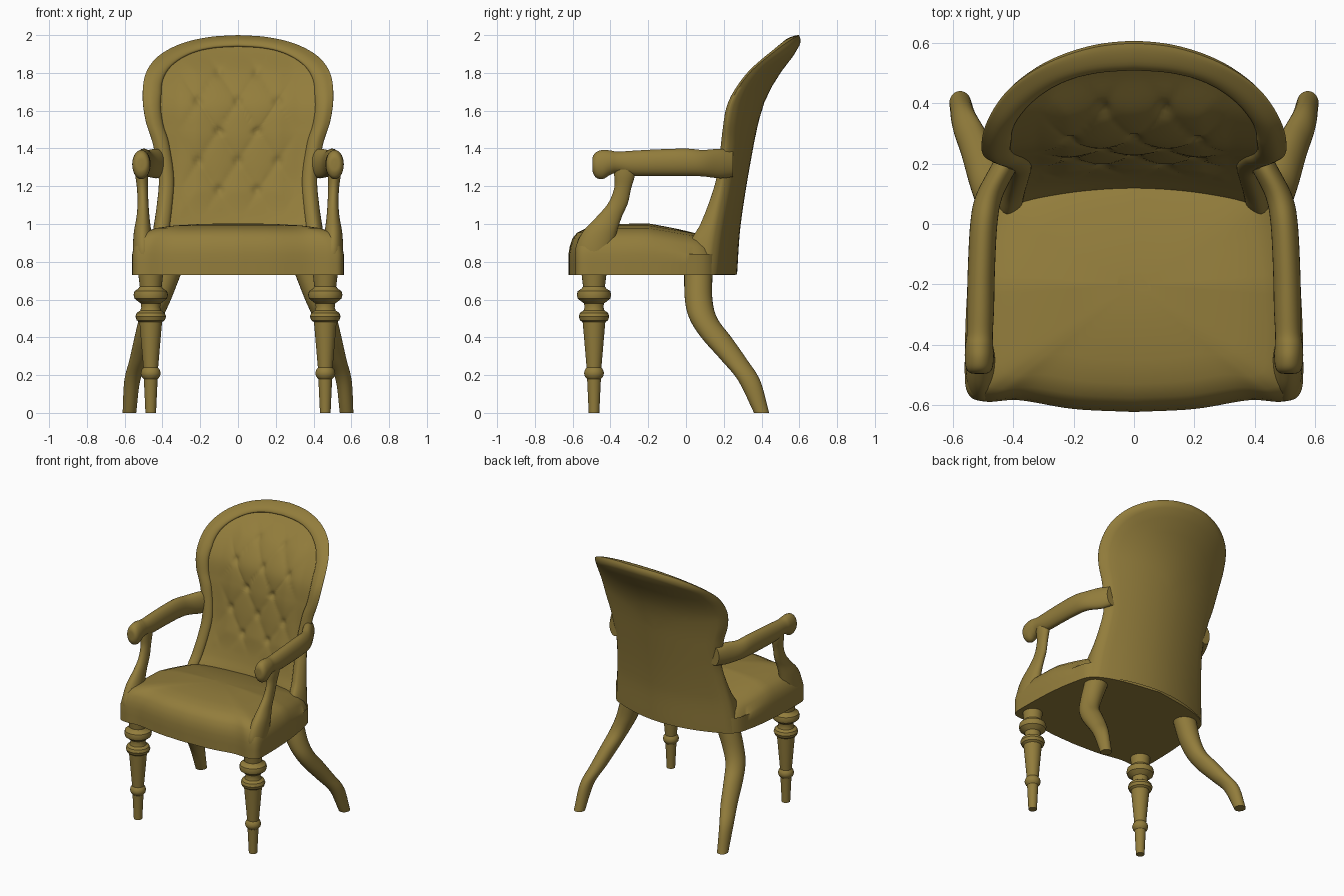
import bpy, bmesh, math

if "Cube" in bpy.data.objects:
    bpy.data.objects.remove(bpy.data.objects["Cube"])

mat = bpy.data.materials.new("olive")
mat.diffuse_color = (0.29, 0.205, 0.045, 1)
mat.use_nodes = True
mat.node_tree.nodes["Principled BSDF"].inputs["Base Color"].default_value = mat.diffuse_color


def spline(rows, key):
    """Smooth lookup: rows are (key, values...), returns the values at key."""
    key = min(max(key, rows[0][0]), rows[-1][0])
    i = 0
    while i < len(rows) - 2 and key > rows[i + 1][0]:
        i += 1

    def slope(j, c):
        a, b = rows[max(j - 1, 0)], rows[min(j + 1, len(rows) - 1)]
        return (b[c] - a[c]) / (b[0] - a[0])
    p, q = rows[i], rows[i + 1]
    h = q[0] - p[0]
    t = (key - p[0]) / h
    return [(2*t**3 - 3*t*t + 1) * p[c] + (t**3 - 2*t*t + t) * h * slope(i, c)
            + (3*t*t - 2*t**3) * q[c] + (t**3 - t*t) * h * slope(i + 1, c)
            for c in range(1, len(p))]


def resample(points, n):
    rows = [(i, *p) for i, p in enumerate(points)]
    return [spline(rows, (len(points) - 1) * k / n) for k in range(n + 1)]


def skin(name, rings, closed=True, caps=True, mirror=True, angle=45):
    """Join rings of points into a surface, optionally mirrored in x."""
    bm = bmesh.new()
    vs = [[bm.verts.new(p) for p in r] for r in rings]
    n = len(rings[0])
    for a, b in zip(vs, vs[1:]):
        for i in range(n if closed else n - 1):
            j = (i + 1) % n
            bm.faces.new((a[i], a[j], b[j], b[i]))
    if caps:
        bm.faces.new(vs[0])
        bm.faces.new(vs[-1])
    bmesh.ops.remove_doubles(bm, verts=bm.verts[:], dist=1e-5)
    bmesh.ops.recalc_face_normals(bm, faces=bm.faces[:])
    me = bpy.data.meshes.new(name)
    bm.to_mesh(me)
    bm.free()
    ob = bpy.data.objects.new(name, me)
    bpy.context.collection.objects.link(ob)
    me.materials.append(mat)
    bpy.ops.object.select_all(action='DESELECT')
    ob.select_set(True)
    bpy.context.view_layer.objects.active = ob
    bpy.ops.object.shade_smooth_by_angle(angle=math.radians(angle))
    if mirror:
        m = ob.modifiers.new("mirror", 'MIRROR')
        m.merge_threshold = 0.0005
    return ob


def ring(c, ra, rb, plane, n=28):
    out = []
    for k in range(n):
        a = 2 * math.pi * k / n
        u, v = ra * math.cos(a), rb * math.sin(a)
        out.append((c[0] + u, c[1] + v, c[2]) if plane == 'xy' else (c[0] + u, c[1], c[2] + v))
    return out


def loft(name, sections, plane, n):
    skin(name, [ring(s[:3], s[3], s[4], plane) for s in resample(sections, n)])


# Seat: bowed footprint rising into a domed cushion
half = [(0, -.622), (.2, -.612), (.38, -.583), (.49, -.588), (.55, -.56), (.56, -.45), (.55, -.2),
        (.52, 0), (.47, .13), (.3, .21), (0, .262)]
right = resample(half, 60)
foot = right + [(-x, y) for x, y in right[-2:0:-1]]
seat_profile = [(1, .73), (1, .79), (1, .84), (.985, .88), (.95, .925), (.89, .955), (.78, .978),
                (.6, .992), (.35, 1.0), (.1, 1.003)]
rings = []
for s, z in seat_profile:
    r = []
    for x, y in foot:
        py = -.2 + (y + .2) * s
        r.append((x * s, py, z - (max(0, py + .2) * .17 if z > .85 else 0)))
    rings.append(r)
skin("seat", rings, mirror=False)

# Back: concave buttoned panel with a rounded rim, on a curved shell
outline = [(.48, .733), (.46, .9), (.43, 1.1), (.42, 1.25), (.45, 1.42), (.49, 1.55), (.505, 1.68),
           (.487, 1.8), (.42, 1.89), (.3, 1.955), (.15, 1.99), (0, 2.0)]
panel = [(.73, .1, .35), (.9, .11, .35), (1.0, .145, .25), (1.2, .2, .15), (1.33, .225, .15),
         (1.5, .25, .15), (1.65, .285, .15), (1.8, .38, .15), (1.94, .52, .15), (2.0, .575, .15)]
shell = [(.73, .27), (1.0, .29), (1.4, .355), (1.6, .4), (1.7, .44), (1.8, .5), (1.9, .575), (2.0, .628)]
buttons = [(.1, 1.8), (.21, 1.65), (0, 1.65), (.1, 1.49), (.21, 1.33), (0, 1.33), (.1, 1.18)]


def back_y(x, z, s):
    return spline(shell, z)[0] - .56 * x * x - .03 * max(0, (s - .9) / .1) ** 2


def front_y(x, z, s, rim):
    c, k = spline(panel, z)
    y = c - k * x * x
    if s > rim:
        r = (s - rim) / (1 - rim)
        bump = math.sqrt(max(0, 1 - (2 * r - 1) ** 2))
        if r < .5:
            return y - .028 * bump
        yb = back_y(x, z, s)
        return yb + (y - .028 - yb) * bump
    # tufting: diamond folds and button dimples
    a, b = x / .21, (z - 1.65) / .32
    fade = max(0, min(1, (.32 - abs(x)) / .1, (z - 1.05) / .12, (1.9 - z) / .1))
    fold = abs(math.sin(math.pi * (a + b)) * math.sin(math.pi * (a - b))) ** .5
    y -= .012 * fade * fold
    for bx, bz in buttons:
        y += .016 * math.exp(-((x - bx) ** 2 + (z - bz) ** 2) / .0005)
    return y


path = resample(outline, 110)
cols = []
for ox, oz in path:
    rim = .81 + .08 * max(0, min(1, (oz - 1.75) / .23))
    sz = min(oz, 1.45)
    steps = [rim * k / 30 for k in range(31)]
    steps += [rim + (1 - rim) * (1 - math.cos(math.pi * k / 14)) / 2 for k in range(1, 15)]
    pos = lambda s: (max(0, ox * s), sz + (oz - sz) * s)
    col = []
    for s in steps:
        x, z = pos(s)
        col.append((x, front_y(x, z, s, rim), z))
    for s in (.98, .96, .93, .9, .8, .65, .5, .35, .2, .1, 0):
        x, z = pos(s)
        col.append((x, back_y(x, z, s), z))
    cols.append(col)
skin("buttoned_back", cols, closed=False, caps=False, angle=60)

# Arm rests with a rolled front end: x, y, z, half width, half height
loft("arm_rest", [(.40, .25, 1.32, .04, .07), (.435, .18, 1.32, .045, .078), (.48, .09, 1.322, .045, .07),
                  (.497, 0, 1.327, .045, .072), (.505, -.15, 1.325, .045, .07),
                  (.508, -.28, 1.322, .045, .066), (.51, -.36, 1.327, .043, .056),
                  (.512, -.4, 1.325, .046, .064), (.512, -.44, 1.315, .048, .077),
                  (.512, -.475, 1.313, .044, .068), (.512, -.493, 1.315, .03, .042),
                  (.512, -.496, 1.315, .005, .01)], 'xz', 55)

# Arm posts sweeping up from the front corners: x, y, z, half width, half depth
loft("arm_post", [(.5, -.49, .78, .055, .09), (.502, -.485, .87, .055, .1), (.505, -.455, .96, .046, .09),
                  (.503, -.405, 1.04, .034, .066), (.503, -.36, 1.11, .029, .052),
                  (.506, -.335, 1.19, .029, .045), (.51, -.325, 1.26, .034, .055),
                  (.51, -.325, 1.32, .034, .055)], 'xy', 32)

# Turned front legs: radius, height
turned = [(.028, 0), (.036, .17), (.037, .18), (.048, .192), (.053, .21), (.048, .228), (.039, .24),
          (.04, .25), (.058, .46), (.06, .48), (.074, .49), (.081, .51), (.074, .53), (.055, .542),
          (.05, .56), (.053, .58), (.07, .592), (.086, .605), (.091, .625), (.086, .645), (.065, .658),
          (.058, .67), (.066, .735)]
skin("front_leg", [ring((.462, -.487, z), r, r, 'xy') for r, z in turned], angle=35)

# Splayed back legs: x, y, z, half width, half depth
loft("back_leg", [(.575, .4, 0, .036, .04), (.56, .335, .17, .042, .058), (.525, .255, .28, .05, .069),
                  (.492, .16, .4, .056, .08), (.462, .092, .5, .062, .074), (.425, .067, .6, .07, .073),
                  (.38, .065, .74, .08, .075)], 'xy', 36)
